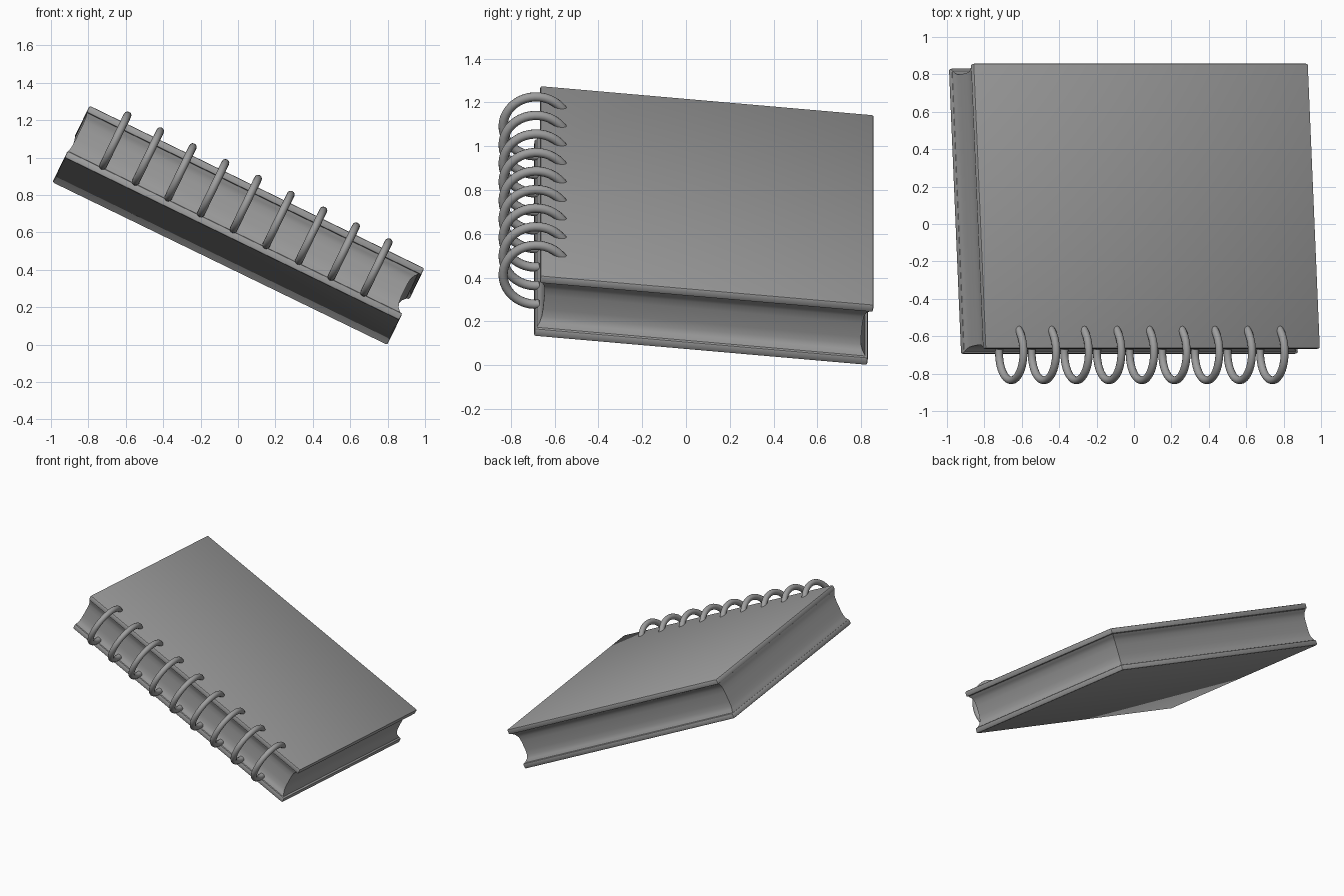
import bpy, bmesh, math
from mathutils import Vector, Matrix

if "Cube" in bpy.data.objects:
    bpy.data.objects.remove(bpy.data.objects["Cube"])

# Book frame: u along the ringed edge, v across the cover, n through the thickness
W, D, T = 1.99, 1.53, 0.31
u = Vector((0.90, 0.0, -0.437)).normalized()
v = Vector((-0.046, 0.995, -0.085))
v = (v - u * v.dot(u)).normalized()
n = u.cross(v)
FRAME = Matrix((u, v, n)).transposed().to_4x4()
FRAME.translation = Vector((-0.928, -0.695, 1.0))

grey = bpy.data.materials.new("plain grey")
grey.diffuse_color = (0.34, 0.34, 0.34, 1)
grey.use_nodes = True
grey.node_tree.nodes["Principled BSDF"].inputs["Base Color"].default_value = grey.diffuse_color


def finish(name, bm, angle=35):
    bmesh.ops.recalc_face_normals(bm, faces=bm.faces[:])
    mesh = bpy.data.meshes.new(name)
    bm.to_mesh(mesh)
    bm.free()
    mesh.materials.append(grey)
    ob = bpy.data.objects.new(name, mesh)
    bpy.context.collection.objects.link(ob)
    ob.matrix_world = FRAME
    bpy.ops.object.select_all(action='DESELECT')
    ob.select_set(True)
    bpy.context.view_layer.objects.active = ob
    bpy.ops.object.shade_smooth_by_angle(angle=math.radians(angle))
    return ob


def cover(name, z0, z1):
    bm = bmesh.new()
    bmesh.ops.create_cube(bm, size=1)
    for p in bm.verts:
        p.co = Vector(((p.co.x + 0.5) * W, (p.co.y + 0.5) * D,
                       z0 + (p.co.z + 0.5) * (z1 - z0)))
    bmesh.ops.bevel(bm, geom=bm.edges[:], offset=0.009, segments=2,
                    profile=0.5, affect='EDGES')
    return finish(name, bm)


# Stiff covers
cover("bottom_cover", 0.0, 0.04)
cover("top_cover", T - 0.04, T)

# Page block: stacked outlines give the hollowed sides, nearly flush at the left
bm = bmesh.new()
half = [(0.03, 0.25), (0.045, 0.4), (0.06, 0.7), (0.085, 0.93), (0.12, 1.0)]
levels = half + [(T - z, k) for z, k in reversed(half)]
loops = []
for z, k in levels:
    l, r, f, b = 0.012 * k, 0.045 * k, 0.03 * k, 0.04 * k
    loops.append([bm.verts.new(c) for c in
                  ((l, f, z), (W - r, f, z), (W - r, D - b, z), (l, D - b, z))])
for a, b in zip(loops, loops[1:]):
    for i in range(4):
        j = (i + 1) % 4
        bm.faces.new((a[i], a[j], b[j], b[i]))
bm.faces.new(loops[0])
bm.faces.new(loops[-1])
finish("page_block", bm)


# Binding rings: open arcs from the top cover round to the bottom cover's edge
def ring(name, x):
    bm = bmesh.new()
    R, r, steps, sides = 0.15, 0.021, 28, 12
    start, end = math.radians(36), math.radians(282)
    rows = []
    for s in range(steps + 1):
        a = start + (end - start) * s / steps
        out = Vector((0, math.cos(a), math.sin(a)))
        mid = Vector((x, -0.01, 0.2)) + out * R
        rows.append([bm.verts.new(mid + r * (out * math.cos(t) + Vector((math.sin(t), 0, 0))))
                     for t in (2 * math.pi * i / sides for i in range(sides))])
    for a, b in zip(rows, rows[1:]):
        for i in range(sides):
            j = (i + 1) % sides
            bm.faces.new((a[i], a[j], b[j], b[i]))
    bm.faces.new(rows[0])
    bm.faces.new(rows[-1])
    finish(name, bm, 50)


for i in range(9):
    ring(f"binding_ring_{i + 1}", 0.205 + 0.194 * i)
